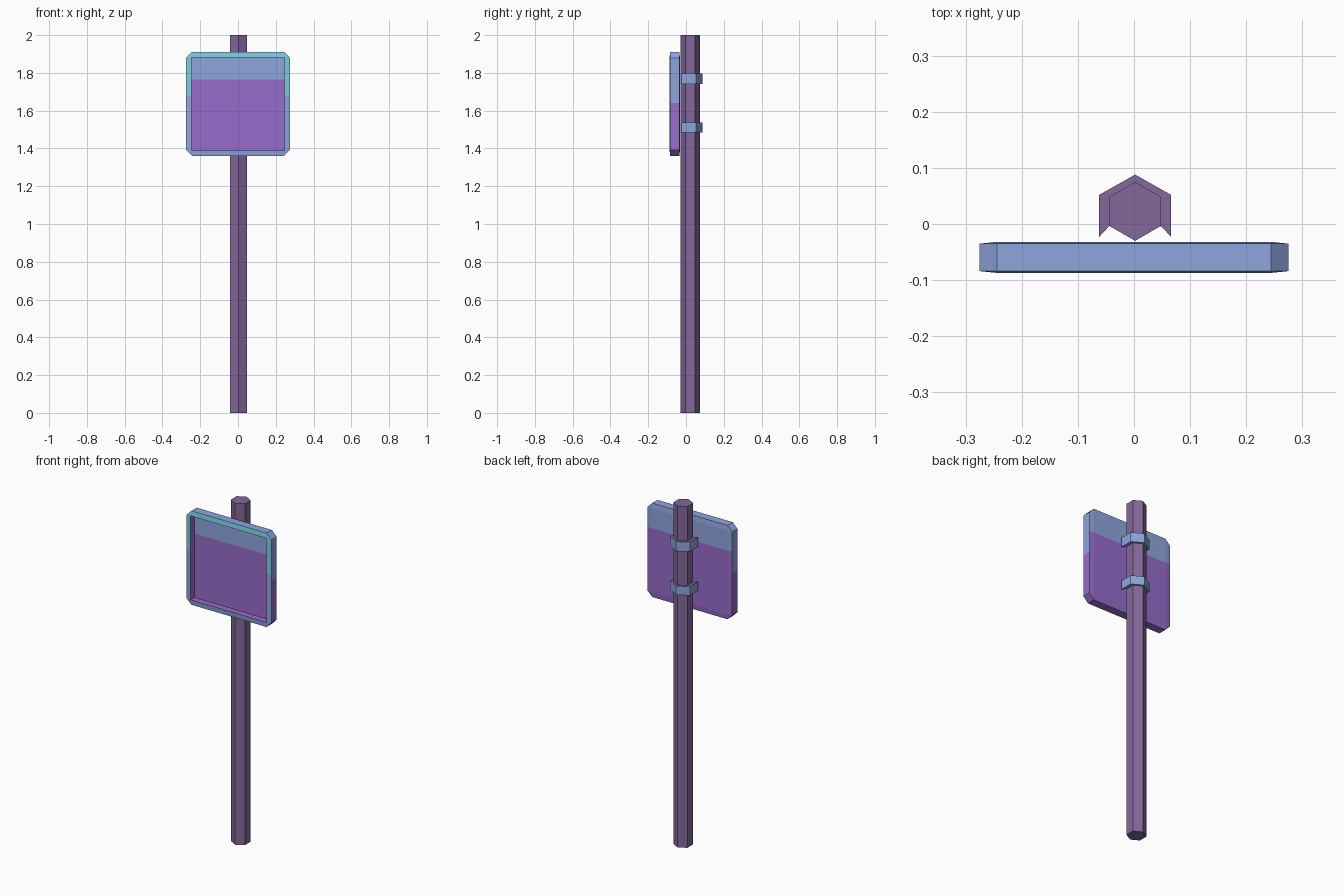
import bpy, bmesh, math

if "Cube" in bpy.data.objects:
    bpy.data.objects.remove(bpy.data.objects["Cube"])


def material(name, hex_code):
    """Flat material from an sRGB hex string."""
    m = bpy.data.materials.new(name)
    c = [int(hex_code[i:i + 2], 16) / 255 for i in (0, 2, 4)]
    lin = [v / 12.92 if v <= 0.04045 else ((v + 0.055) / 1.055) ** 2.4 for v in c]
    m.diffuse_color = (*lin, 1)
    m.use_nodes = True
    m.node_tree.nodes["Principled BSDF"].inputs["Base Color"].default_value = m.diffuse_color
    return m


MATS = [material("dusky plum", "84689B"), material("periwinkle blue", "8EA6DE"),
        material("violet", "986DCC"), material("teal", "7CCDE0")]
PLUM, BLUE, VIOLET, TEAL = range(4)


def finish(bm, name, colour):
    bmesh.ops.recalc_face_normals(bm, faces=bm.faces)
    for f in bm.faces:
        f.material_index = colour(f)
    me = bpy.data.meshes.new(name)
    bm.to_mesh(me)
    bm.free()
    for m in MATS:
        me.materials.append(m)
    ob = bpy.data.objects.new(name, me)
    bpy.context.collection.objects.link(ob)


def prism(name, outline, z0, z1, colour):
    """Vertical prism from an xy outline."""
    bm = bmesh.new()
    base = bm.faces.new([bm.verts.new((x + CX, y, z0)) for x, y in outline])
    top = bmesh.ops.extrude_face_region(bm, geom=[base], use_keep_orig=True)
    for g in top["geom"]:
        if isinstance(g, bmesh.types.BMVert):
            g.co.z = z1
    finish(bm, name, colour)


# Hexagonal pole
CX, CY, R = 0.002, 0.0225, 0.0525
hexagon = [(R * math.sin(k * math.pi / 3), CY + R * math.cos(k * math.pi / 3)) for k in range(6)]
prism("pole", hexagon, 0, 2, lambda f: PLUM)

# Two half-hexagon brackets wrapping the back of the pole
half = [(0.064, -0.023), (0.064, 0.052), (0, 0.088), (-0.064, 0.052), (-0.064, -0.023)]
inner = [(-0.0455, -0.003), (-0.0455, 0.049), (0, 0.075), (0.0455, 0.049), (0.0455, -0.003)]
for label, z, h in (("upper", 1.769, 0.028), ("lower", 1.511, 0.026)):
    prism(label + "_bracket", half + inner, z - h, z + h,
          lambda f: PLUM if f.normal.z > 0.5 else BLUE)

# Sign board: chamfered rim, slightly raised back, recessed front panel
W, IN, ZC, CH = 0.275, 0.246, 1.636, 0.031
FRONT, BACK, DEPTH = -0.087, -0.032, 0.036
bm = bmesh.new()


def octagon(y):
    a, b = W, W - CH
    pts = [(a, b), (b, a), (-b, a), (-a, b), (-a, -b), (-b, -a), (b, -a), (a, -b)]
    return [bm.verts.new((x, y, ZC + z)) for x, z in pts]


def square(y):
    return [bm.verts.new((sx * IN, y, ZC + sz * IN))
            for sx, sz in ((1, 1), (-1, 1), (-1, -1), (1, -1))]


def bridge(a, b):
    n = len(a)
    for k in range(n):
        bm.faces.new((a[k], a[(k + 1) % n], b[(k + 1) % n], b[k]))


def frame(o, s):
    for k in range(4):
        bm.faces.new((o[2 * k], o[2 * k + 1], s[k]))
        bm.faces.new((o[2 * k + 1], o[(2 * k + 2) % 8], s[(k + 1) % 4], s[k]))


rim_front, rim_back = octagon(FRONT + 0.003), octagon(BACK - 0.003)
lip, panel, back = square(FRONT), square(FRONT + DEPTH), square(BACK)
bridge(rim_front, rim_back)
frame(rim_front, lip)
bridge(lip, panel)
bm.faces.new(panel)
frame(rim_back, back)
bm.faces.new(back)

# Colour bands at different heights on each side of the board
SPLIT = {"side": 1.64, "frame": 1.678, "back": 1.765}
for z in SPLIT.values():
    bmesh.ops.bisect_plane(bm, geom=bm.verts[:] + bm.edges[:] + bm.faces[:],
                           plane_co=(0, 0, z), plane_no=(0, 0, 1))


def board_colour(f):
    c = f.calc_center_median()
    if f.normal.y < -0.7 and c.y < FRONT + 0.01:
        return TEAL if c.z > SPLIT["frame"] else BLUE
    if abs(f.normal.y) > 0.7:
        return BLUE if c.z > SPLIT["back"] else VIOLET
    if abs(c.x) < IN + 0.001 and abs(c.z - ZC) < IN + 0.001:
        return VIOLET  # recess walls
    return BLUE if c.z > SPLIT["side"] else VIOLET


finish(bm, "sign_board", board_colour)
